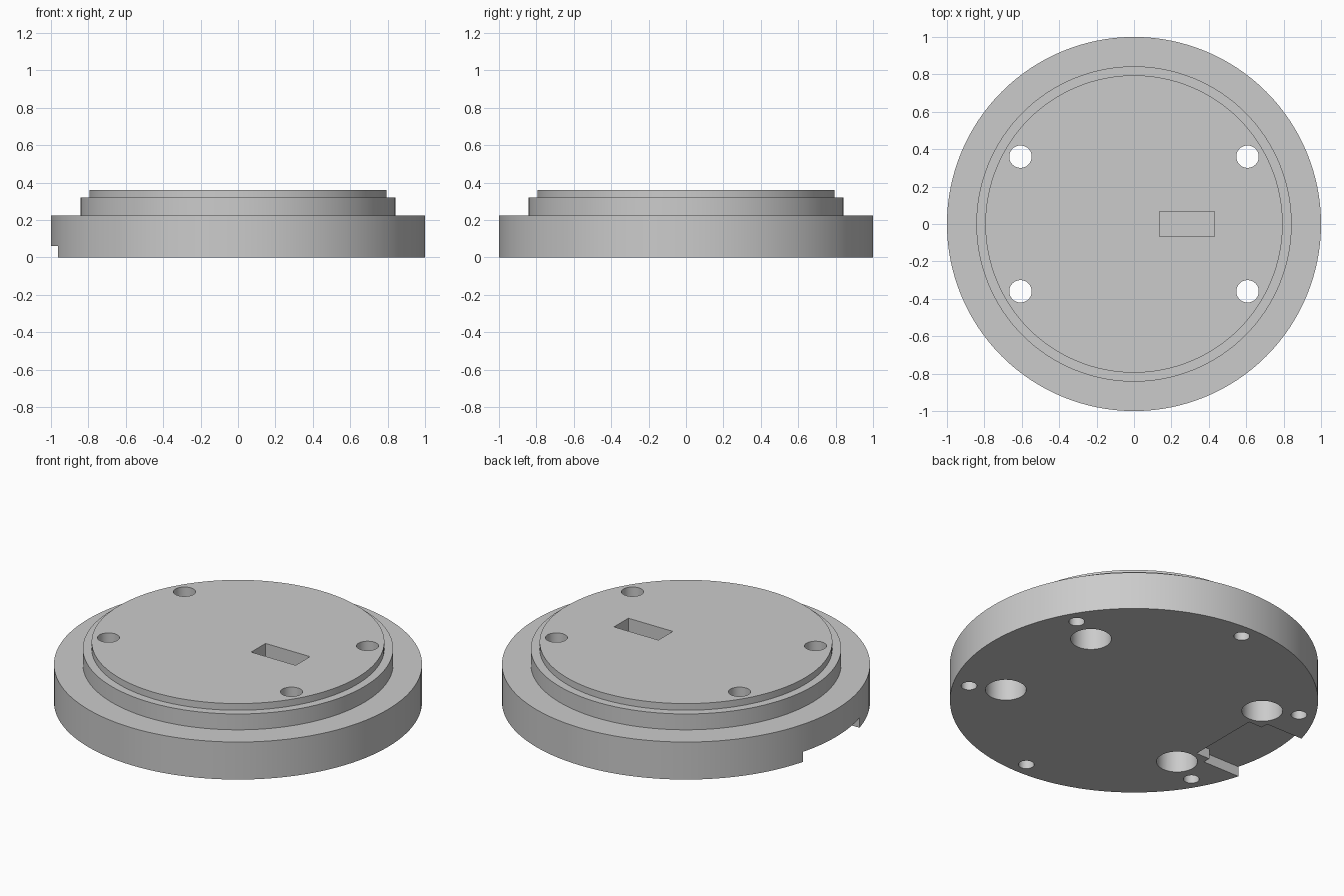
import bpy, bmesh, math

if "Cube" in bpy.data.objects:
    bpy.data.objects.remove(bpy.data.objects["Cube"])

grey = bpy.data.materials.new("plain grey")
grey.diffuse_color = (0.6, 0.6, 0.6, 1)
grey.use_nodes = True
grey.node_tree.nodes["Principled BSDF"].inputs["Base Color"].default_value = grey.diffuse_color


def make_object(name, bm):
    bmesh.ops.recalc_face_normals(bm, faces=bm.faces)
    mesh = bpy.data.meshes.new(name)
    bm.to_mesh(mesh)
    bm.free()
    ob = bpy.data.objects.new(name, mesh)
    bpy.context.collection.objects.link(ob)
    mesh.materials.append(grey)
    return ob


def add_cylinder(bm, x, y, r, z0, z1, segments=48):
    rings = [[bm.verts.new((x + r * math.cos(2 * math.pi * i / segments),
                            y + r * math.sin(2 * math.pi * i / segments), z))
              for i in range(segments)] for z in (z0, z1)]
    for i in range(segments):
        j = (i + 1) % segments
        bm.faces.new((rings[0][i], rings[0][j], rings[1][j], rings[1][i]))
    bm.faces.new(rings[0])
    bm.faces.new(rings[1])


def add_prism(bm, outline, z0, z1):
    low = [bm.verts.new((x, y, z0)) for x, y in outline]
    high = [bm.verts.new((x, y, z1)) for x, y in outline]
    for i in range(len(low)):
        j = (i + 1) % len(low)
        bm.faces.new((low[i], low[j], high[j], high[i]))
    bm.faces.new(low)
    bm.faces.new(high)


# Stepped round body: flange, shoulder and raised top
N = 128
profile = [(1, 0), (1, 0.225), (0.843, 0.225), (0.843, 0.32), (0.795, 0.32), (0.795, 0.36)]
bm = bmesh.new()
rings = [[bm.verts.new((r * math.cos(2 * math.pi * i / N), r * math.sin(2 * math.pi * i / N), z))
          for i in range(N)] for r, z in profile]
for a, b in zip(rings, rings[1:]):
    for i in range(N):
        j = (i + 1) % N
        bm.faces.new((a[i], a[j], b[j], b[i]))
bm.faces.new(rings[0])
bm.faces.new(rings[-1])
body = make_object("stepped_base", bm)

cutters = []

# Four through holes
bm = bmesh.new()
corners = [(sx * 0.607, sy * 0.36) for sx in (-1, 1) for sy in (-1, 1)]
for x, y in corners:
    add_cylinder(bm, x, y, 0.06, -0.1, 0.5)
cutters.append(make_object("through_hole_cutter", bm))

# Wide counterbores below them
bm = bmesh.new()
for x, y in corners:
    add_cylinder(bm, x, y, 0.111, -0.1, 0.2)
cutters.append(make_object("counterbore_cutter", bm))

# Ring of six small blind holes in the underside
bm = bmesh.new()
for k in range(6):
    a = math.radians(30 + 60 * k)
    add_cylinder(bm, 0.91 * math.cos(a), 0.91 * math.sin(a), 0.043, -0.1, 0.15, 32)
cutters.append(make_object("small_hole_cutter", bm))

# Stepped notch in the underside, open at the left edge
bm = bmesh.new()
half = [(-1.2, 0.267), (-0.72, 0.267), (-0.72, 0.222), (-0.63, 0.222)]
add_prism(bm, half + [(x, -y) for x, y in reversed(half)], -0.1, 0.06)
cutters.append(make_object("notch_cutter", bm))

# Rectangular pocket in the top
bm = bmesh.new()
add_prism(bm, [(0.135, -0.068), (0.43, -0.068), (0.43, 0.068), (0.135, 0.068)], 0.16, 0.5)
cutters.append(make_object("pocket_cutter", bm))

# Cut everything out of the body
bpy.context.view_layer.objects.active = body
for cutter in cutters:
    mod = body.modifiers.new(cutter.name, 'BOOLEAN')
    mod.operation = 'DIFFERENCE'
    mod.solver = 'EXACT'
    mod.object = cutter
    bpy.ops.object.modifier_apply(modifier=mod.name)
    bpy.data.objects.remove(cutter)

bpy.ops.object.select_all(action='DESELECT')
body.select_set(True)
bpy.ops.object.shade_smooth_by_angle(angle=math.radians(30))
